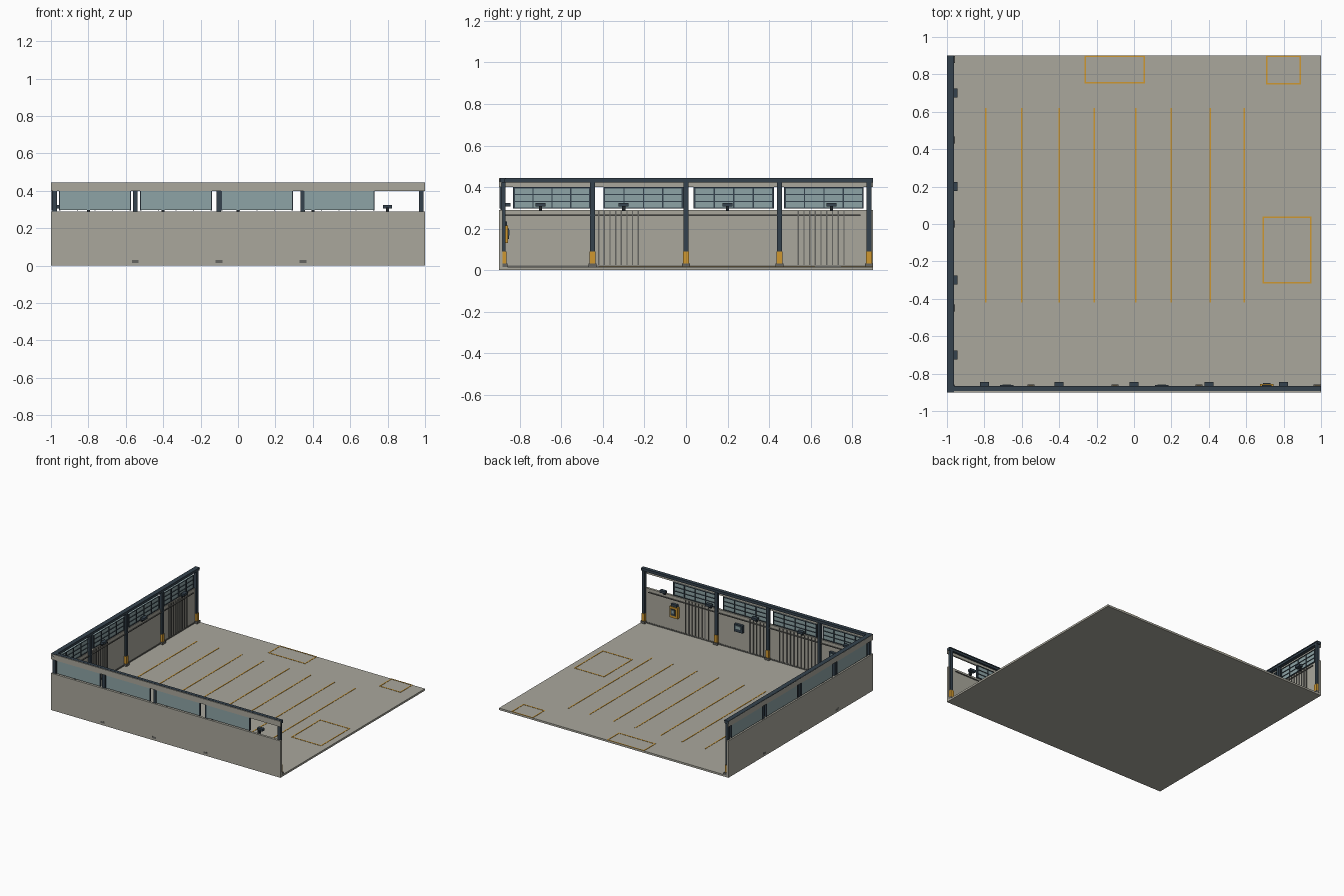
import bpy, bmesh

if "Cube" in bpy.data.objects:
    bpy.data.objects.remove(bpy.data.objects["Cube"])


def material(name, rgb):
    m = bpy.data.materials.new(name)
    m.diffuse_color = (*rgb, 1)
    m.use_nodes = True
    m.node_tree.nodes["Principled BSDF"].inputs["Base Color"].default_value = m.diffuse_color
    return m


CONCRETE = material("warm_concrete", (0.40, 0.39, 0.335))
STEEL = material("dark_steel", (0.035, 0.055, 0.075))
GLASS = material("blue_grey_glass", (0.27, 0.37, 0.38))
YELLOW = material("safety_yellow", (0.62, 0.31, 0.03))
GREY = material("rib_grey", (0.13, 0.13, 0.12))
BLACK = material("near_black", (0.015, 0.02, 0.025))


def boxes(name, mat, items):
    """One object made of boxes, each given as (x0, x1, y0, y1, z0, z1)."""
    bm = bmesh.new()
    for x0, x1, y0, y1, z0, z1 in items:
        verts = bmesh.ops.create_cube(bm, size=1)["verts"]
        for v in verts:
            v.co = ((x0 + x1) / 2 + v.co.x * (x1 - x0),
                    (y0 + y1) / 2 + v.co.y * (y1 - y0),
                    (z0 + z1) / 2 + v.co.z * (z1 - z0))
    mesh = bpy.data.meshes.new(name)
    bm.to_mesh(mesh)
    bm.free()
    mesh.materials.append(mat)
    ob = bpy.data.objects.new(name, mesh)
    bpy.context.collection.objects.link(ob)
    return ob


def front(u0, u1, d0, d1, z0, z1):
    return (u0, u1, -0.9 + d0, -0.9 + d1, z0, z1)


def left(u0, u1, d0, d1, z0, z1):
    return (-1 + d0, -1 + d1, u0, u1, z0, z1)


def spread(start, end, count):
    return [start + (end - start) * i / (count - 1) for i in range(count)]


FLOOR = 0.015

# Floor slab
boxes("floor_slab", CONCRETE, [(-1, 1, -0.9, 0.9, 0, FLOOR)])

# Painted lane lines and bay outlines
w = 0.004
zs = (FLOOR, FLOOR + 0.002)
boxes("lane_lines", YELLOW,
      [(x - w, x + w, -0.42, 0.62, *zs)
       for x in (-0.793, -0.6, -0.4, -0.212, 0.01, 0.2, 0.408, 0.59)])
outline = []
for x0, x1, y0, y1 in ((0.71, 0.89, 0.75, 0.896), (-0.26, 0.055, 0.756, 0.896),
                       (0.69, 0.945, -0.315, 0.037)):
    for y in (y0, y1):
        outline.append((x0 - w, x1 + w, y - w, y + w, *zs))
    for x in (x0, x1):
        outline.append((x - w, x + w, y0 + w, y1 - w, *zs))
boxes("bay_outlines", YELLOW, outline)


def build_wall(side, at, length, posts, windows, ribs, lamps, beam_depth):
    lo, hi = -length, length
    # Lower wall, skirting and fascia
    boxes(side + "_wall", CONCRETE, [at(lo, hi, 0, 0.018, FLOOR, 0.29)])
    boxes(side + "_skirting", GREY, [at(lo, hi, 0.018, 0.021, FLOOR, 0.024)])
    boxes(side + "_fascia", CONCRETE,
          [at(lo, hi, 0, beam_depth[0] + 0.006, 0.40, 0.425),
           at(lo, hi, 0, max(beam_depth[0], 0.001), 0.425, 0.443)])
    # Roof beam with a thin top flange
    b0, b1 = beam_depth
    boxes(side + "_beam", STEEL,
          [at(lo, hi, b0 + 0.001, b1 - 0.004, 0.422, 0.438),
           at(lo, hi, b0, b1, 0.438, 0.445)])
    # Posts, yellow guards and base plates
    boxes(side + "_posts", STEEL,
          [at(u - 0.012, u + 0.012, 0.010, 0.032, FLOOR, 0.425) for u in posts])
    boxes(side + "_post_guards", YELLOW,
          [at(u - 0.014, u + 0.014, 0.018, 0.036, 0.03, 0.09) for u in posts])
    boxes(side + "_post_bases", GREY,
          [at(max(lo, u - 0.019), min(hi, u + 0.019), 0.016, 0.042, FLOOR, 0.032)
           for u in posts])
    # Window glass
    boxes(side + "_glass", GLASS,
          [at(a, b, 0.004, 0.016, 0.298, 0.40) for a, b in windows])
    # Window frames and glazing bars on the inside
    bars = []
    for a, b in windows:
        for u in spread(a + 0.003, b - 0.003, 5):
            bars.append(at(u - 0.003, u + 0.003, 0.016, 0.022, 0.296, 0.40))
        for z in spread(0.299, 0.397, 4):
            bars.append(at(a, b, 0.016, 0.021, z - 0.0025, z + 0.0025))
        for u in (a, b):
            bars.append(at(u - 0.003, u + 0.003, 0.003, 0.016, 0.296, 0.40))
    boxes(side + "_window_bars", STEEL, bars)
    # Wall ribs
    boxes(side + "_ribs", GREY,
          [at(u - 0.003, u + 0.003, 0.018, 0.024, 0.026, 0.285)
           for a, b, n in ribs for u in spread(a, b, n)])
    # Service pipe
    boxes(side + "_pipe", GREY,
          [at(lo + 0.03, hi - 0.06, 0.024, 0.030, 0.262, 0.269)])
    # Lamps on short arms
    boxes(side + "_lamps", STEEL,
          [at(u - 0.024, u + 0.024, 0.028, 0.056, 0.306, 0.324) for u in lamps])
    boxes(side + "_lamp_arms", BLACK,
          [at(u - 0.008, u + 0.008, 0.012, 0.030, 0.285, 0.312) for u in lamps])


build_wall("front", front, 1.0,
           (-0.98, -0.55, -0.102, 0.347, 0.98),
           ((-0.955, -0.575), (-0.522, -0.142), (-0.088, 0.292), (0.352, 0.727)),
           ((-0.51, -0.2, 11), (-0.06, 0.06, 5), (0.42, 0.62, 8)),
           (-0.8, -0.4, 0.0, 0.4, 0.8), (0.006, 0.033))
build_wall("left", left, 0.9,
           (-0.88, -0.45, 0.0, 0.45, 0.88),
           ((-0.83, -0.46), (-0.395, -0.015), (0.04, 0.42), (0.475, 0.852)),
           ((-0.42, -0.23, 8), (0.54, 0.76, 9)),
           (-0.7, -0.3, 0.2, 0.7), (0.0, 0.037))

# Base plates showing through the outer face
boxes("outer_base_tabs", GREY,
      [front(u - 0.018, u + 0.018, -0.0005, 0.004, FLOOR, 0.03)
       for u in (-0.55, -0.102, 0.347)]
      + [left(u - 0.018, u + 0.018, -0.0005, 0.004, FLOOR, 0.03)
         for u in (-0.45, 0, 0.45)])

# Yellow call box with dark cap, door and screen
boxes("call_box", YELLOW, [front(0.675, 0.745, 0.018, 0.044, 0.13, 0.215)])
boxes("call_box_cap", STEEL, [front(0.685, 0.735, 0.018, 0.038, 0.215, 0.235)])
boxes("call_box_door", STEEL, [front(0.69, 0.73, 0.044, 0.049, 0.15, 0.20)])
boxes("call_box_screen", GLASS, [front(0.697, 0.723, 0.049, 0.051, 0.168, 0.193)])

# Wall control panels with screens
boxes("control_panels", STEEL,
      [front(u - 0.036, u + 0.036, 0.018, 0.038, 0.165, 0.225) for u in (-0.68, 0.148)])
boxes("control_screens", GLASS,
      [front(u - 0.022, u + 0.022, 0.038, 0.041, 0.19, 0.214) for u in (-0.68, 0.148)])

# Dark underside sheet
boxes("underside", CONCRETE, [(-0.999, 0.999, -0.899, 0.899, 0, 0.002)])
